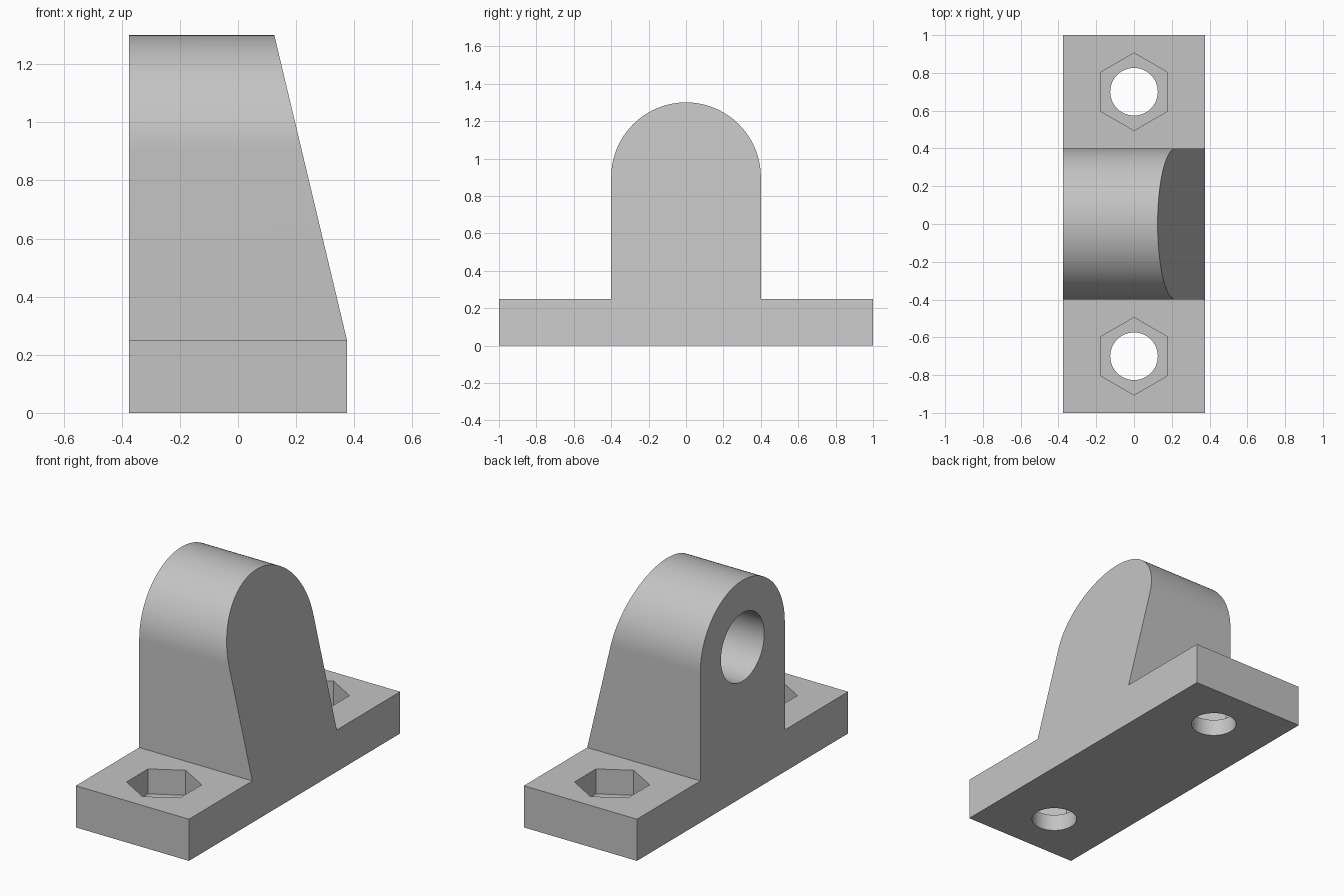
import bpy
import bmesh
import math
from mathutils import Matrix, Vector

cube = bpy.data.objects.get("Cube")
if cube:
    bpy.data.objects.remove(cube, do_unlink=True)

HALF_X, PLATE_TOP = 0.375, 0.25
ARCH_R, ARCH_Z = 0.4, 0.9
BOLT_Y = 0.7

grey = bpy.data.materials.new("plain_grey")
grey.use_nodes = True
colour = (0.55, 0.55, 0.55, 1)
grey.diffuse_color = colour
grey.node_tree.nodes["Principled BSDF"].inputs["Base Color"].default_value = colour


def to_object(name, bm):
    bmesh.ops.recalc_face_normals(bm, faces=bm.faces)
    mesh = bpy.data.meshes.new(name)
    bm.to_mesh(mesh)
    bm.free()
    mesh.materials.append(grey)
    obj = bpy.data.objects.new(name, mesh)
    bpy.context.collection.objects.link(obj)
    return obj


def prism(name, radius, start, end, sides, axis="Z", turn=0.0):
    """Cylinder or hexagonal prism between two points on one axis."""
    start, end = Vector(start), Vector(end)
    rot = Matrix.Rotation(turn, 4, "Z")
    if axis == "X":
        rot = Matrix.Rotation(math.pi / 2, 4, "Y")
    bm = bmesh.new()
    bmesh.ops.create_cone(bm, cap_ends=True, segments=sides, radius1=radius,
                          radius2=radius, depth=(end - start).length,
                          matrix=Matrix.Translation((start + end) / 2) @ rot)
    return to_object(name, bm)


def cut(target, cutter):
    mod = target.modifiers.new(cutter.name, "BOOLEAN")
    mod.operation, mod.solver, mod.object = "DIFFERENCE", "EXACT", cutter
    bpy.context.view_layer.objects.active = target
    bpy.ops.object.modifier_apply(modifier=mod.name)
    bpy.data.objects.remove(cutter, do_unlink=True)


# Plate and arched upright as one extruded side profile
outline = [(-1, 0), (1, 0), (1, PLATE_TOP), (ARCH_R, PLATE_TOP)]
steps = 64
for i in range(steps + 1):
    a = math.pi * i / steps
    outline.append((ARCH_R * math.cos(a), ARCH_Z + ARCH_R * math.sin(a)))
outline += [(-ARCH_R, PLATE_TOP), (-1, PLATE_TOP)]

bm = bmesh.new()
face = bm.faces.new([bm.verts.new((-HALF_X, y, z)) for y, z in outline])
grown = bmesh.ops.extrude_face_region(bm, geom=[face])
moved = [v for v in grown["geom"] if isinstance(v, bmesh.types.BMVert)]
# Far end leans back above the plate
for v in moved:
    lean = max(0, v.co.z - PLATE_TOP) * 0.25 / 1.05
    v.co.x = HALF_X - lean
bracket = to_object("bearing_bracket", bm)

# Blind shaft bore in the upright
cut(bracket, prism("shaft_bore", 0.205, (-0.6, 0, ARCH_Z), (0.125, 0, ARCH_Z), 64, "X"))

# Bolt holes with hexagonal pockets
for y in (-BOLT_Y, BOLT_Y):
    cut(bracket, prism("bolt_hole", 0.126, (0, y, -0.1), (0, y, 0.2), 48))
    cut(bracket, prism("hex_pocket", 0.205, (0, y, 0.1), (0, y, 0.4), 6, turn=math.pi / 6 * 0))

bpy.ops.object.select_all(action="DESELECT")
bracket.select_set(True)
bpy.context.view_layer.objects.active = bracket
bpy.ops.object.shade_smooth_by_angle(angle=math.radians(30))
